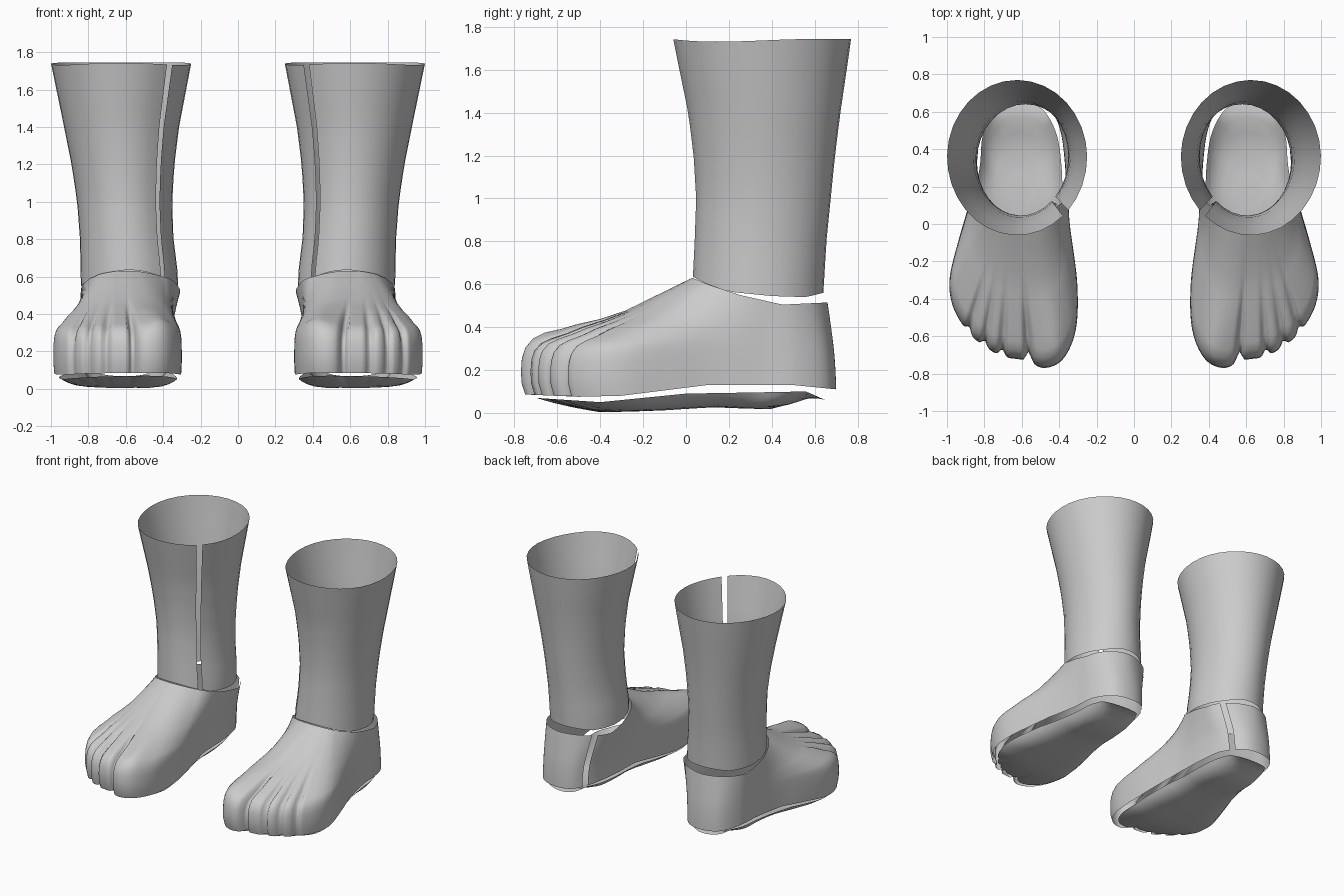
import bpy, bmesh, math
from mathutils import Vector

if "Cube" in bpy.data.objects:
    bpy.data.objects.remove(bpy.data.objects["Cube"])

grey = bpy.data.materials.new("soft_grey")
grey.diffuse_color = (0.6, 0.6, 0.6, 1)
grey.use_nodes = True
grey.node_tree.nodes["Principled BSDF"].inputs["Base Color"].default_value = grey.diffuse_color


def lerp_table(table, v):
    """Piecewise linear lookup in a short table of (position, value)."""
    if v <= table[0][0]:
        return table[0][1]
    for (a, p), (b, q) in zip(table, table[1:]):
        if v <= b:
            return p + (q - p) * (v - a) / (b - a)
    return table[-1][1]


def closed_spline(points, u):
    """Catmull-Rom through a closed loop of points."""
    n, i, t = len(points), int(u), u - int(u)
    a, b, c, d = (Vector(points[(i + k) % n]) for k in (-1, 0, 1, 2))
    return 0.5 * (2 * b + (c - a) * t + (2 * a - 5 * b + 4 * c - d) * t * t
                  + (3 * b - a - 3 * c + d) * t ** 3)


def shell(name, columns, closed, flip=False, skip=()):
    """Open surface from columns of points, mirrored to the other side."""
    bm = bmesh.new()
    grid = [[bm.verts.new(p) for p in col] for col in columns]
    n = len(grid)
    for i in range(n if closed else n - 1):
        if i in skip:
            continue
        a, b = grid[i], grid[(i + 1) % n]
        for j in range(len(a) - 1):
            quad = [a[j], b[j], b[j + 1], a[j + 1]]
            bm.faces.new(quad[::-1] if flip else quad).smooth = True
    bmesh.ops.remove_doubles(bm, verts=bm.verts, dist=0.0005)
    bmesh.ops.delete(bm, geom=[v for v in bm.verts if not v.link_faces], context='VERTS')
    mesh = bpy.data.meshes.new(name)
    bm.to_mesh(mesh)
    bm.free()
    mesh.materials.append(grey)
    ob = bpy.data.objects.new(name, mesh)
    bpy.context.collection.objects.link(ob)
    mirror = ob.modifiers.new("other_side", 'MIRROR')
    mirror.use_mirror_merge = False
    return ob


# Footprint x, y and matching ankle rim x, y: heel, outer side, toes, inner side
OUTLINE = [
    (.60, .70, .60, .66), (.74, .66, .74, .61), (.82, .52, .82, .50),
    (.84, .33, .84, .36), (.88, .12, .83, .24), (.935, -.08, .80, .15),
    (.98, -.28, .76, .09), (.965, -.42, .73, .065), (.90, -.54, .71, .055),
    (.81, -.63, .69, .045), (.70, -.69, .66, .035), (.59, -.71, .62, .03),
    (.48, -.75, .58, .03), (.38, -.70, .52, .04), (.315, -.55, .47, .06),
    (.305, -.33, .42, .09), (.33, -.10, .37, .13), (.36, .10, .335, .20),
    (.37, .33, .31, .35), (.40, .52, .33, .50), (.48, .66, .44, .61)]
STEPS = 8
COUNT = len(OUTLINE) * STEPS

# Rise from footprint to ankle: (share of run, share of height)
PROFILE = [(0, 0), (-.022, .1), (-.025, .2), (-.02, .3), (0, .38), (.04, .44),
           (.1, .48), (.2, .525), (.3, .58), (.45, .645), (.6, .72), (.8, .86), (1, 1)]
RIM_Z = [(.03, .63), (.1, .60), (.25, .55), (.45, .505), (.66, .515)]
HEM_Z = [(-.73, .085), (-.5, .075), (-.3, .08), (-.1, .105), (.1, .13), (.5, .13), (.7, .11)]
CREASES = [(8.2, .045), (9.1, .045), (9.95, .05), (11.25, .075)]


def crease(u):
    return sum(d * math.exp(-((u - c) / .16) ** 2) for c, d in CREASES)


# Foot upper with toe creases and a slit beside the heel
foot_columns, sole_columns = [], []
SOLE_EDGE = [(-.7, .07), (-.4, .05), (0, .09), (.3, .095), (.56, .1), (.65, .06)]
SOLE_FLOOR = [(-.7, .035), (-.4, .0), (-.1, .012), (.15, .028), (.4, .01), (.63, .045)]
for i in range(COUNT):
    u = i / STEPS
    ox, oy, ax, ay = closed_spline(OUTLINE, u)
    run = math.hypot(ax - ox, ay - oy)
    front = min(1, run / .3)
    z0, z1 = lerp_table(HEM_Z, oy), lerp_table(RIM_Z, ay)
    groove = crease(u)
    big_toe = math.exp(-((u - 12.7) / .8) ** 2)
    column = []
    for f, g in PROFILE:
        toe = max(0, min(1, (.5 - f) / .4))
        share = front * f + (1 - front) * g ** 1.6
        share += groove * toe
        z = z0 + (z1 - z0) * g
        if g > .2:
            z -= groove * toe * .5
            z += .03 * big_toe * toe * min(1, (g - .2) / .25)
        column.append((ox + (ax - ox) * share, oy + (ay - oy) * share, z))
    foot_columns.append(column)

    # Sole dish, narrowing ring by ring to its middle
    column = []
    for t in (1, .95, .87, .75, .6, .4, .2, 0):
        s = .93 * t * (1 - groove * .5)
        x, y = .62 + (ox - .62) * s, oy * s
        low, high = lerp_table(SOLE_FLOOR, y), lerp_table(SOLE_EDGE, y)
        column.append((x, y, low + (high - low) * t ** 5))
    sole_columns.append(column)

slit = int(19.4 * STEPS)
shell("foot_upper", foot_columns, True, flip=True, skip=(slit, slit + 1))
shell("sole", sole_columns, True)

# Lower leg tube, open at both ends, slit down its inner front
INNER = [(.55, .32), (.65, .325), (.8, .345), (1, .352), (1.2, .34), (1.4, .315), (1.74, .25)]
OUTER = [(.55, .84), (.8, .845), (1, .86), (1.2, .89), (1.4, .93), (1.74, 1.0)]
FRONT = [(.6, .03), (.8, .04), (1, .047), (1.2, .035), (1.4, .01), (1.74, -.06)]
BACK = [(.55, .64), (.8, .655), (1, .675), (1.2, .695), (1.4, .72), (1.74, .77)]
LEG_HEM = [(.03, .635), (.1, .60), (.2, .565), (.4, .545), (.56, .54), (.64, .56)]
leg_columns = []
SIDES, ROWS = 32, 14
for i in range(SIDES + 1):
    ang = math.radians(229 + 354 * i / SIDES)
    c, s = math.cos(ang), math.sin(ang)
    bottom = lerp_table(LEG_HEM, .335 + .305 * s)
    top = 1.737 + .006 * math.sin(3 * ang) + .014 * max(0, s) ** 4
    column = []
    for j in range(ROWS + 1):
        z = bottom + (top - bottom) * j / ROWS
        xi, xo, yf, yb = (lerp_table(t, z) for t in (INNER, OUTER, FRONT, BACK))
        column.append(((xi + xo) / 2 + (xo - xi) / 2 * c,
                       (yf + yb) / 2 + (yb - yf) / 2 * s, z))
    leg_columns.append(column)
shell("lower_leg", leg_columns, False)
